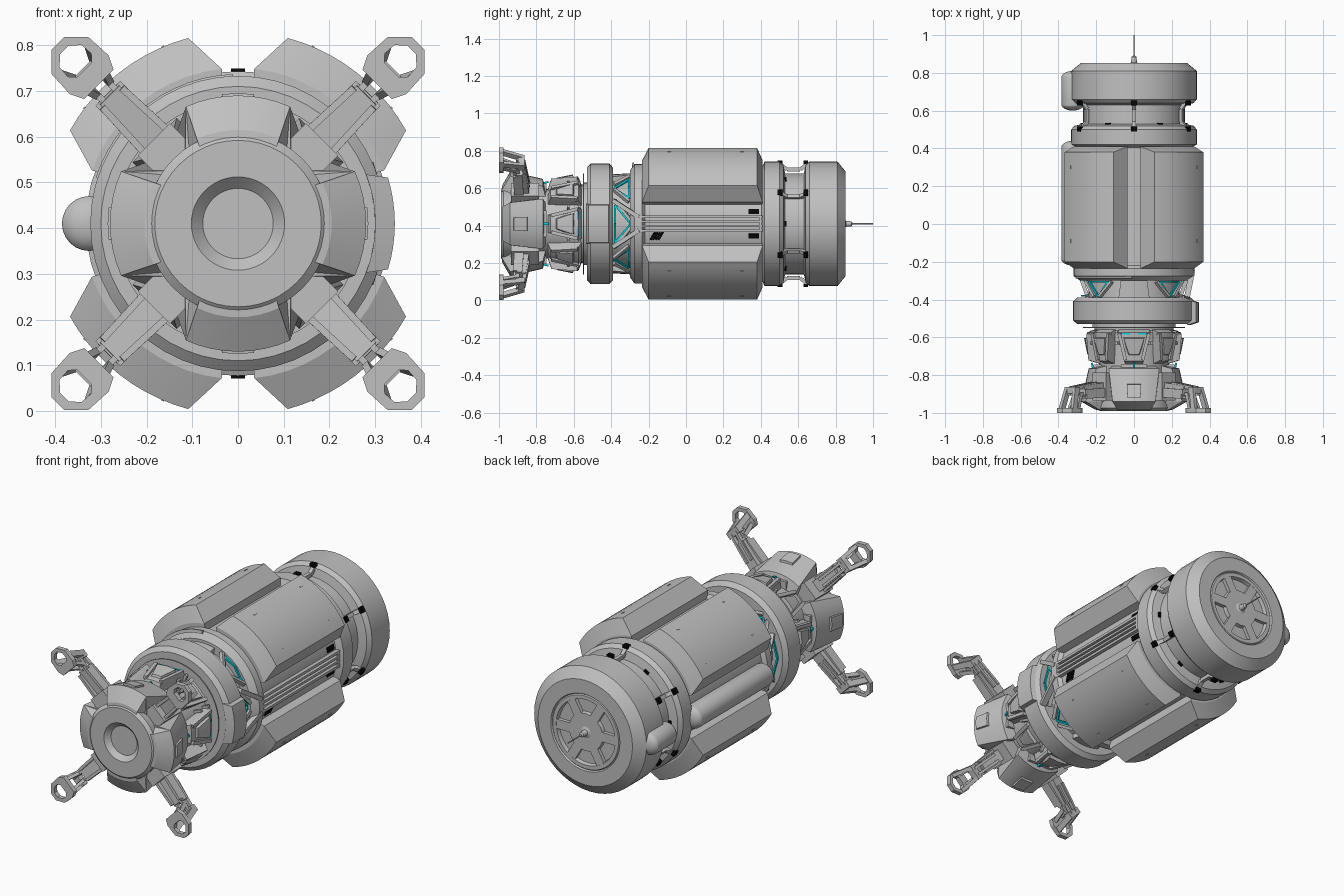
import bpy, bmesh
from math import sin, cos, radians, pi
from mathutils import Vector, Matrix

if "Cube" in bpy.data.objects:
    bpy.data.objects.remove(bpy.data.objects["Cube"])

ZC = 0.41          # height of the long axis


def material(name, rgb):
    m = bpy.data.materials.new(name)
    m.use_nodes = True
    m.diffuse_color = (*rgb, 1)
    m.node_tree.nodes["Principled BSDF"].inputs["Base Color"].default_value = (*rgb, 1)
    return m


GREY = material("hull grey", (0.53, 0.53, 0.53))
BLACK = material("black", (0.002, 0.002, 0.002))
CYAN = material("cyan light", (0.0, 0.65, 0.75))


def finish(bm, name, mat=GREY):
    bmesh.ops.recalc_face_normals(bm, faces=bm.faces)
    me = bpy.data.meshes.new(name)
    bm.to_mesh(me)
    bm.free()
    me.materials.append(mat)
    ob = bpy.data.objects.new(name, me)
    bpy.context.collection.objects.link(ob)
    bpy.ops.object.select_all(action='DESELECT')
    ob.select_set(True)
    bpy.context.view_layer.objects.active = ob
    bpy.ops.object.shade_smooth_by_angle(angle=radians(20))


def polar(deg, r, y, t=0.0):
    """Point at an angle and radius around the axis, shifted sideways by t."""
    a = radians(deg)
    return Vector((r * cos(a) - t * sin(a), y, ZC + r * sin(a) + t * cos(a)))


def lathe(bm, profile, steps=48, cx=0.0):
    """Turn (y, radius) points about the long axis."""
    vs = [bm.verts.new((cx + r, y, ZC)) for y, r in profile]
    es = [bm.edges.new(p) for p in zip(vs, vs[1:])]
    bmesh.ops.spin(bm, geom=vs + es, cent=(cx, 0, ZC), axis=(0, 1, 0),
                   angle=2 * pi, steps=steps)
    bmesh.ops.remove_doubles(bm, verts=bm.verts, dist=1e-5)


def pad(bm, mid, low, top, n=8):
    """Curved block; each patch is (r0, r1, half0, half1, y0, y1)."""
    rows = []
    for r0, r1, h0, h1, y0, y1 in (low, top):
        for r, h, y in ((r0, h0, y0), (r1, h1, y1)):
            rows.append([bm.verts.new(polar(mid - h + 2 * h * i / n, r, y))
                         for i in range(n + 1)])
    a, b, d, c = rows
    loop = [a, b, c, d]
    for p, q in zip(loop, loop[1:] + loop[:1]):
        for i in range(n):
            bm.faces.new((p[i], p[i + 1], q[i + 1], q[i]))
    for i in (0, n):
        bm.faces.new([row[i] for row in loop])


def bar(bm, p, q, w, h, side):
    """Box from p to q, w wide along side and h thick."""
    d = q - p
    s = (side - d * (side.dot(d) / d.length_squared)).normalized()
    u = d.normalized().cross(s)
    m = Matrix((d, s * w, u * h)).transposed().to_4x4()
    m.translation = (p + q) / 2
    bmesh.ops.create_cube(bm, size=1, matrix=m)


def tangent(deg):
    return Vector((-sin(radians(deg)), 0, cos(radians(deg))))


ALONG = Vector((0, 1, 0))
UP = Vector((0, 0, 1))

# Turned hull: rear drum, neck, collar, main body, ring and front core
bm = bmesh.new()
lathe(bm, [(.83, 0), (.83, .17), (.85, .175), (.85, .195), (.845, .2), (.853, .205),
           (.853, .28), (.81, .333), (.66, .333),
           (.64, .315), (.63, .27), (.53, .27), (.52, .315), (.5, .333), (.42, .333),
           (.405, .3), (-.22, .3), (-.235, .32), (-.275, .32), (-.3, .285), (-.3, .24),
           (-.39, .24), (-.39, .3), (-.41, .323), (-.51, .323), (-.53, .3), (-.53, .22),
           (-.545, .22), (-.545, .27), (-.55, .27), (-.55, .21), (-.74, .185),
           (-.9, .185), (-.9, 0)])
finish(bm, "hull")

# Docking port on the front
bm = bmesh.new()
lathe(bm, [(-.88, .19), (-.975, .2), (-.99, .182), (-.99, .102),
           (-.965, .077), (-.965, 0)])
finish(bm, "docking_port")

# Spoked wheel and antenna on the back
bm = bmesh.new()
for k in range(6):
    bar(bm, polar(60 * k, .05, .838), polar(60 * k, .176, .838), .05, .022, tangent(60 * k))
lathe(bm, [(.825, .105), (.849, .1), (.849, .03), (.855, .016), (.885, .013),
           (.89, .004), (1, .003), (1, 0)], 24)
finish(bm, "rear_wheel_and_antenna")

# Four big side panels with upright lower walls and small latches
bm = bmesh.new()
latches = bmesh.new()
for mid in (52, 128, -52, -128):
    pad(bm, mid, (.29, .29, 31.5, 31.5, -.235, .41), (.34, .34, 32, 32, -.235, .41), 10)
    pad(bm, mid, (.34, .34, 32, 32, -.235, .41), (.42, .42, 23, 23, -.2, .38), 10)
    for off in (-15, 15):
        for y in (-.1, .29):
            pad(latches, mid + off, (.415, .415, .4, .4, y, y + .02),
                (.422, .422, .4, .4, y, y + .02), 1)
finish(bm, "side_panels")
finish(latches, "panel_latches")

# Capsule tanks on the right side
for name, y0, y1 in (("long_tank", -.22, .44), ("short_tank", .6, .81)):
    bm = bmesh.new()
    arc = [(.035 * (1 - cos(i * pi / 12)), .06 * sin(i * pi / 12)) for i in range(7)]
    lathe(bm, [(y0 + d, s) for d, s in arc] + [(y1 - d, s) for d, s in reversed(arc)],
          24, -.325)
    finish(bm, name)

# Forked rail on the left side, box on the ring, and a curved pipe
bm = bmesh.new()
for s in (-1, 1):
    for z, w in ((.012, .012), (.038, .014)):
        bar(bm, Vector((.308, -.26, ZC + s * z)), Vector((.308, .41, ZC + s * z)), w, .02, UP)
    bar(bm, polar(0, .308, -.25, s * .035), polar(0, .28, -.39, s * .125), .022, .03, UP)
bar(bm, Vector((.308, .4, ZC - .045)), Vector((.308, .4, ZC + .045)), .015, .02, ALONG)
finish(bm, "side_rail")
bm = bmesh.new()
pad(bm, 0, (.3, .3, 21, 21, -.535, -.4), (.343, .343, 17, 17, -.52, -.415))
finish(bm, "ring_box")
bm = bmesh.new()
pad(bm, 127, (.31, .31, 35, 35, -.29, -.275), (.327, .327, 35, 35, -.287, -.278), 12)
finish(bm, "curved_pipe")

# Truss between body and ring, with lit triangles; plain plates above and below
bm = bmesh.new()
lights = bmesh.new()
for k in range(8):
    a = 45 * k
    if k in (2, 6):
        pad(bm, a, (.23, .23, 20, 17, -.395, -.295), (.265, .27, 18, 15, -.39, -.3), 4)
        continue
    wide, tip, reach = (-.38, -.295, 22) if k % 4 == 0 else (-.305, -.385, 15)
    for s in (-1, 1):
        bar(bm, polar(a + s * (reach + 5), .278, wide), polar(a + s * 4, .278, tip), .016, .02, tangent(a))
        bar(lights, polar(a + s * reach, .272, wide), polar(a, .266, tip), .01, .01, tangent(a))
        bar(lights, polar(a, .276, wide), polar(a + s * reach, .268, wide), .009, .009, ALONG)
finish(bm, "truss")
finish(lights, "truss_lights", CYAN)

# Tapered hatches around the front waist, wide ones on the axes
bm = bmesh.new()
lights = bmesh.new()
for k in range(8):
    a, f = 45 * k, (.75 if k % 2 else 1)
    pad(bm, a, (.18, .2, 15 * f, 23 * f, -.74, -.555), (.232, .25, 12 * f, 20 * f, -.725, -.575), 4)
    pad(bm, a, (.22, .23, 8 * f, 14 * f, -.7, -.595), (.247, .264, 6 * f, 12 * f, -.69, -.605), 2)
    for s in (-1, 1):
        bar(bm, polar(a + s * 11 * f, .236, -.72), polar(a + s * 18 * f, .255, -.58), .018, .02, tangent(a))
        bar(bm, polar(a + 22.5, .2, -.6 + s * .03), polar(a + 22.5, .245, -.6 + s * .03), .014, .014, tangent(a + 22.5))
    if k % 2 == 0:
        bar(lights, polar(a - 15, .252, -.58), polar(a + 15, .252, -.58), .008, .008, ALONG)
        bar(lights, polar(a, .212, -.785), polar(a, .224, -.735), .012, .01, tangent(a))
finish(bm, "waist_hatches")
finish(lights, "waist_lights", CYAN)

# Flared front petals with a small square hatch each
bm = bmesh.new()
for a in (0, 90, 180, 270):
    pad(bm, a, (.18, .18, 40, 38, -.94, -.75), (.28, .24, 24, 34, -.94, -.765))
    pad(bm, a, (.18, .18, 27, 38, -.985, -.93), (.205, .28, 26, 24, -.983, -.94))
    pad(bm, a, (.25, .24, 8, 9, -.925, -.845), (.285, .27, 7, 8, -.92, -.85), 2)
    bar(bm, polar(a, .19, -.77, -.07), polar(a, .19, -.77, .07), .05, .05, ALONG)
finish(bm, "front_petals")

# Four diagonal legs that arch out to a knee and drop to the feet
bm = bmesh.new()
for a in (45, 135, 225, 315):
    t = tangent(a)
    bar(bm, polar(a, .17, -.86), polar(a, .26, -.86), .1, .15, t)
    bar(bm, polar(a, .24, -.865), polar(a, .4, -.885), .06, .055, t)
    for s in (-1, 1):
        bar(bm, polar(a, .2, -.89, s * .038), polar(a, .39, -.9, s * .03), .015, .05, t)
        bar(bm, polar(a, .38, -.9, s * .018), polar(a, .47, -.9, s * .018), .014, .018, t)
        bar(bm, polar(a, .3, -.845, s * .018), polar(a, .46, -.87, s * .018), .014, .02, t)
        bar(bm, polar(a, .465, -.87, s * .03), polar(a, .495, -.98, s * .045), .02, .03, t)
        bar(bm, polar(a, .42, -.9, s * .02), polar(a, .45, -.98, s * .03), .016, .02, t)
    bar(bm, polar(a, .39, -.89, -.038), polar(a, .39, -.89, .038), .025, .025, ALONG)
    bar(bm, polar(a, .462, -.88, -.04), polar(a, .462, -.88, .04), .035, .035, ALONG)
finish(bm, "legs")

# Foot plates with a hole
bm = bmesh.new()
outer = [(.43, .045), (.46, .06), (.52, .057), (.557, .02)]
inner = [(.475, .022), (.49, .036), (.518, .034), (.537, .013)]
for a in (45, 135, 225, 315):
    layers = []
    for y in (-1, -.975):
        for half in (outer, inner):
            ring = half + [(u, -v) for u, v in reversed(half)]
            layers.append([bm.verts.new(polar(a, u, y, v)) for u, v in ring])
    o0, i0, o1, i1 = layers
    for p, q in ((o0, i0), (i0, i1), (i1, o1), (o1, o0)):
        for i in range(len(p)):
            j = (i + 1) % len(p)
            bm.faces.new((p[i], p[j], q[j], q[i]))
finish(bm, "feet")

# Bars dipping across the neck with black clips, and clips on the neck itself
bm = bmesh.new()
clips = bmesh.new()
for k in range(6):
    a = 30 + 60 * k
    t = tangent(a)
    path = [polar(a, r, y) for r, y in ((.325, .495), (.29, .54), (.29, .61), (.325, .655))]
    for p, q in zip(path, path[1:]):
        bar(bm, p, q, .02, .02, t)
    for y in (.503, .64):
        bar(clips, polar(a, .33, y - .013), polar(a, .33, y + .013), .03, .018, t)
    bar(clips, polar(a + 30, .272, .522), polar(a + 30, .272, .536), .028, .02, tangent(a + 30))
finish(bm, "neck_bars")
finish(clips, "neck_clips", BLACK)

# Black marks beside the rail
bm = bmesh.new()
for s in (-1, 1):
    bar(bm, polar(s * 12.5, .301, .335), polar(s * 12.5, .301, .39), .026, .008, tangent(s * 12.5))
for i in range(4):
    y = -.19 + i * .014
    bar(bm, polar(-16.5, .301, y), polar(-8.5, .301, y + .025), .011, .008, ALONG)
finish(bm, "black_marks", BLACK)
